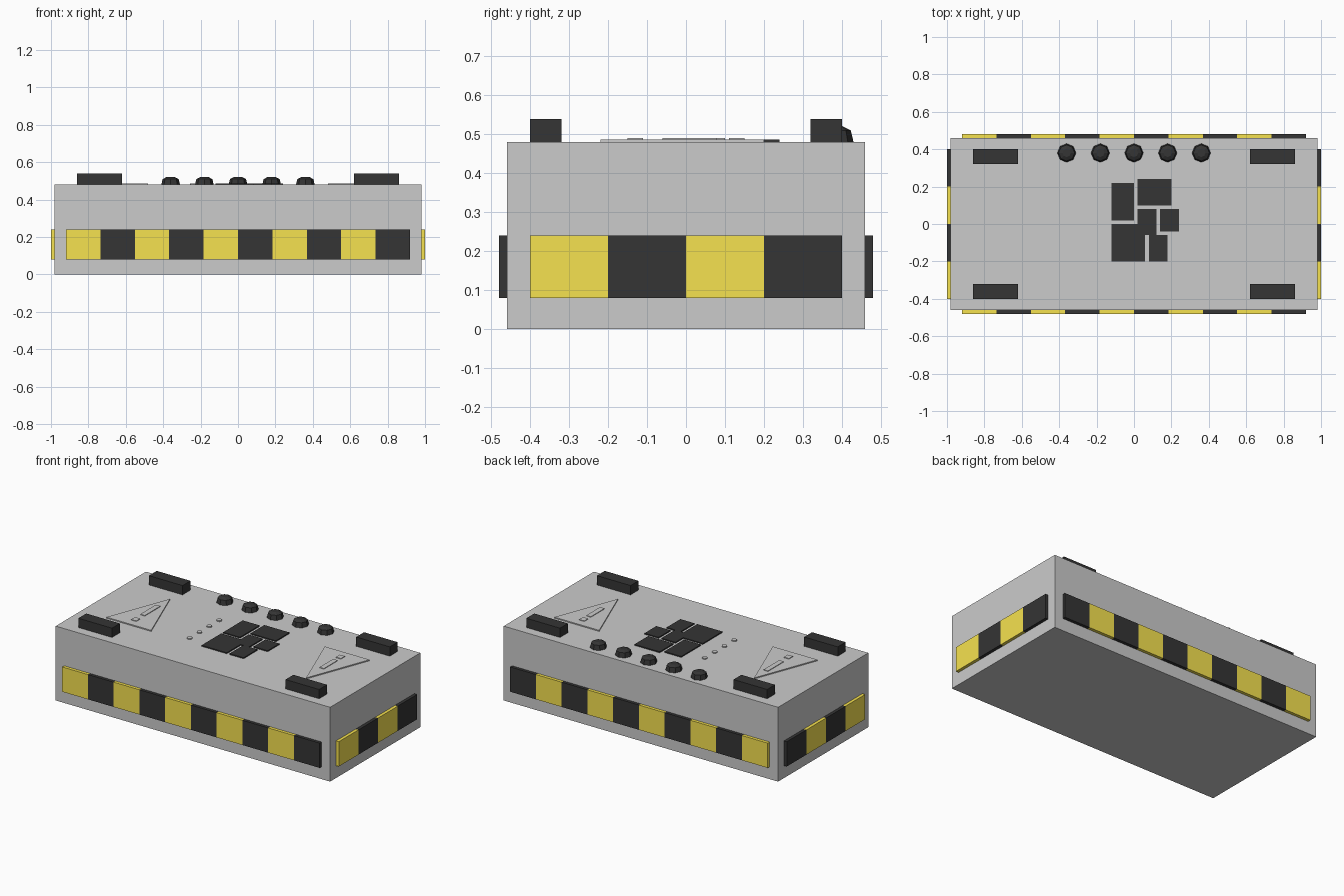
import bpy, bmesh
from math import cos, sin, tau

if "Cube" in bpy.data.objects:
    bpy.data.objects.remove(bpy.data.objects["Cube"])


def material(name, rgb):
    m = bpy.data.materials.new(name)
    m.diffuse_color = (*rgb, 1)
    m.use_nodes = True
    m.node_tree.nodes["Principled BSDF"].inputs["Base Color"].default_value = m.diffuse_color
    return m


BLACK = material("black", (0.035, 0.035, 0.035))
YELLOW = material("yellow", (0.92, 0.76, 0.08))


def finish(name, bm, mat=None):
    bmesh.ops.recalc_face_normals(bm, faces=bm.faces)
    me = bpy.data.meshes.new(name)
    bm.to_mesh(me)
    bm.free()
    if mat:
        me.materials.append(mat)
    ob = bpy.data.objects.new(name, me)
    bpy.context.collection.objects.link(ob)
    return ob


def prism(name, outline, z0, z1, mat=None):
    """Extrude a flat xy outline from z0 up to z1."""
    bm = bmesh.new()
    face = bm.faces.new([bm.verts.new((x, y, z0)) for x, y in outline])
    ext = bmesh.ops.extrude_face_region(bm, geom=[face])["geom"]
    tops = [v for v in ext if isinstance(v, bmesh.types.BMVert)]
    bmesh.ops.translate(bm, verts=tops, vec=(0, 0, z1 - z0))
    return finish(name, bm, mat)


def box(name, x0, x1, y0, y1, z0, z1, mat=None):
    return prism(name, [(x0, y0), (x1, y0), (x1, y1), (x0, y1)], z0, z1, mat)


def dome(name, x, y, profile, sides, mat=None):
    """Lathe a (radius, z) profile with flat facets and closed ends."""
    bm = bmesh.new()
    rings = [[bm.verts.new((x + r * cos(tau * i / sides), y + r * sin(tau * i / sides), z))
              for i in range(sides)] for r, z in profile]
    for a, b in zip(rings, rings[1:]):
        for i in range(sides):
            j = (i + 1) % sides
            bm.faces.new((a[i], a[j], b[j], b[i]))
    bm.faces.new(rings[0])
    bm.faces.new(rings[-1])
    return finish(name, bm, mat)


TOP = 0.48

# Main case
box("case_body", -0.98, 0.98, -0.46, 0.46, 0, TOP)

# Hazard stripes: ten blocks along the long sides, four along the ends
for side, s in (("front", -1), ("back", 1)):
    y0, y1 = sorted((s * 0.46, s * 0.48))
    for i in range(10):
        x = -0.92 + 0.184 * i
        box(f"{side}_stripe_{i + 1}", x, x + 0.184, y0, y1, 0.08, 0.24, BLACK if i % 2 else YELLOW)
for side, s in (("left", -1), ("right", 1)):
    x0, x1 = sorted((s * 0.98, s * 1.0))
    for i in range(4):
        y = -0.4 + 0.2 * i
        box(f"{side}_stripe_{i + 1}", x0, x1, y, y + 0.2, 0.08, 0.24, BLACK if i % 2 else YELLOW)

# Corner blocks on the lid
for sx in (-1, 1):
    for sy in (-1, 1):
        cx, cy = sx * 0.74, sy * 0.36
        box("corner_block", cx - 0.12, cx + 0.12, cy - 0.04, cy + 0.04, TOP, 0.54, BLACK)

# Row of domed knobs near the back edge
for i in range(5):
    dome(f"knob_{i + 1}", -0.36 + 0.18 * i, 0.38,
         [(0.05, TOP), (0.043, 0.51), (0.022, 0.521)], 8, BLACK)

# Cluster of dark panels in the middle
panels = [(-0.12, 0.0, 0.02, 0.22), (0.02, 0.20, 0.10, 0.24), (0.02, 0.12, -0.06, 0.08),
          (0.14, 0.24, -0.04, 0.08), (-0.12, 0.06, -0.20, 0.0), (0.08, 0.18, -0.20, -0.06)]
for i, p in enumerate(panels):
    box(f"dark_panel_{i + 1}", *p, TOP, 0.487, BLACK)

# Small studs beside the panels
for i in range(4):
    dome(f"stud_{i + 1}", -0.24, -0.15 + 0.1 * i, [(0.016, TOP), (0.016, 0.487)], 8)

# Raised warning triangles, the right one turned around
for side, s in (("left", -1), ("right", 1)):
    cx = s * 0.64
    prism(f"{side}_warning_triangle",
          [(cx - 0.16, s * 0.2), (cx + 0.16, s * 0.2), (cx, -s * 0.22)], TOP, 0.487)
    bar = (-0.06, 0.10) if s < 0 else (-0.06, 0.08)
    box(f"{side}_warning_bar", cx - 0.016, cx + 0.016, *bar, 0.487, 0.491)
    y0, y1 = sorted((s * 0.11, s * 0.15))
    box(f"{side}_warning_dot", cx - 0.018, cx + 0.018, y0, y1, 0.487, 0.491)
